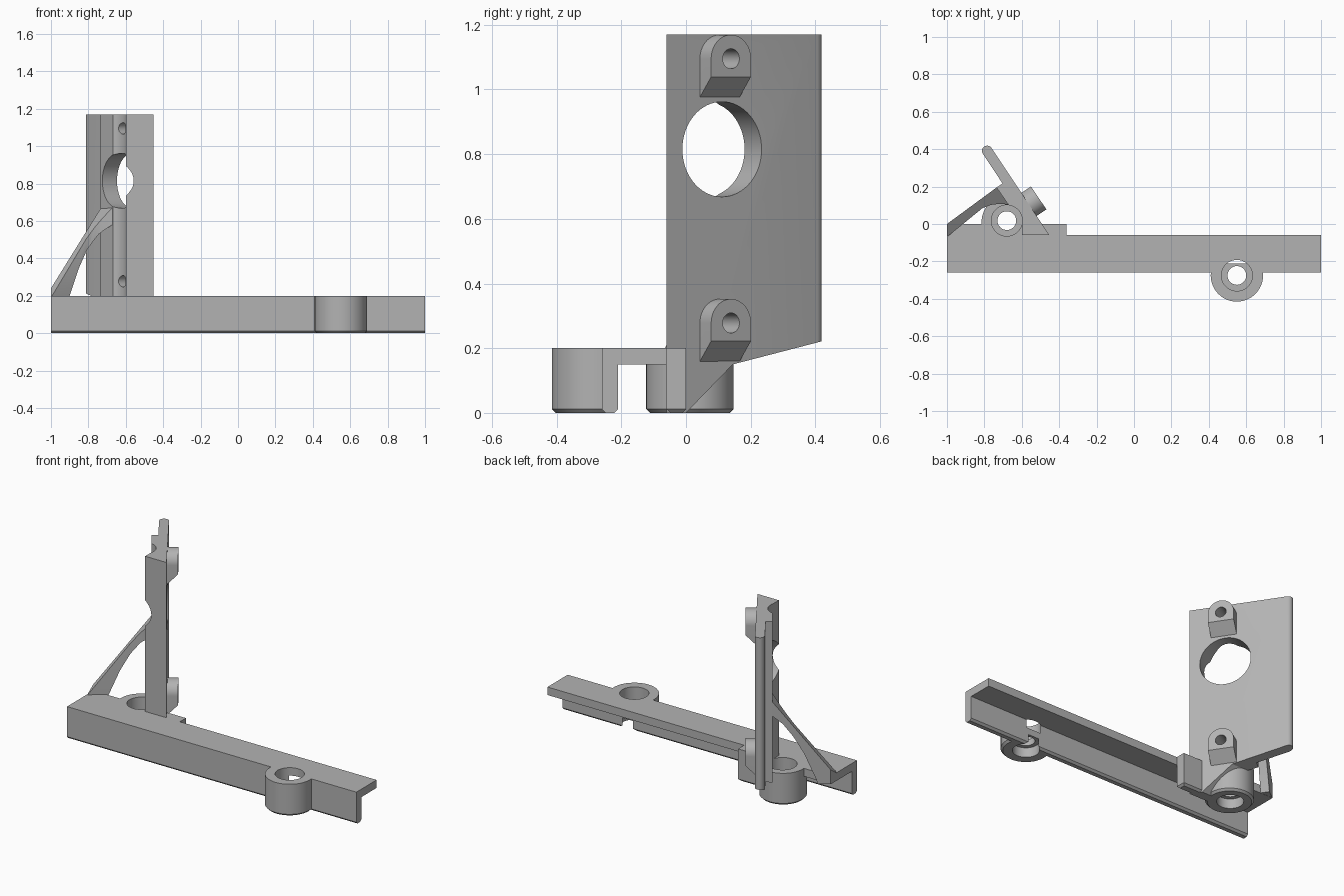
import bpy, bmesh, math
from mathutils import Matrix, Vector

if "Cube" in bpy.data.objects:
    bpy.data.objects.remove(bpy.data.objects["Cube"])

grey = bpy.data.materials.new("plain grey")
grey.diffuse_color = (0.45, 0.45, 0.45, 1)
grey.use_nodes = True
grey.node_tree.nodes["Principled BSDF"].inputs["Base Color"].default_value = grey.diffuse_color

# Axes of the slanted plate: N is its outward normal, U runs along it toward the back
N = Vector((0.831, 0.556, 0)).normalized()
U = Vector((-N.y, N.x, 0))
Z = Vector((0, 0, 1))
X, Y = Vector((1, 0, 0)), Vector((0, 1, 0))


def prism(name, pts, a, b, d, d0, d1, origin=(0, 0, 0)):
    """Extrude a 2D outline lying on axes a, b along d from d0 to d1."""
    bm = bmesh.new()
    o = Vector(origin)
    lo = [bm.verts.new(o + a * p + b * q + d * d0) for p, q in pts]
    hi = [bm.verts.new(o + a * p + b * q + d * d1) for p, q in pts]
    n = len(pts)
    bm.faces.new(lo)
    bm.faces.new(hi)
    for i in range(n):
        bm.faces.new((lo[i], lo[(i + 1) % n], hi[(i + 1) % n], hi[i]))
    bmesh.ops.recalc_face_normals(bm, faces=bm.faces)
    me = bpy.data.meshes.new(name)
    bm.to_mesh(me)
    bm.free()
    me.materials.append(grey)
    ob = bpy.data.objects.new(name, me)
    bpy.context.collection.objects.link(ob)
    return ob


def arc(cx, cy, r, a0=0, a1=360, n=48):
    full = a1 - a0 == 360
    k = n if full else n + 1
    return [(cx + r * math.cos(math.radians(a0 + (a1 - a0) * i / n)),
             cy + r * math.sin(math.radians(a0 + (a1 - a0) * i / n))) for i in range(k)]


def rect(x0, x1, y0, y1):
    return [(x0, y0), (x1, y0), (x1, y1), (x0, y1)]


def combine(ob, tool, op):
    m = ob.modifiers.new(op, 'BOOLEAN')
    m.operation, m.solver, m.object = op, 'EXACT', tool
    bpy.context.view_layer.objects.active = ob
    bpy.ops.object.modifier_apply(modifier=m.name)
    bpy.data.objects.remove(tool)


def chamfer_bottom(ob, w=0.012):
    bm = bmesh.new()
    bm.from_mesh(ob.data)
    es = [e for e in bm.edges if all(v.co.z < 1e-4 for v in e.verts)]
    bmesh.ops.bevel(bm, geom=es, offset=w, segments=1, affect='EDGES')
    bm.to_mesh(ob.data)
    bm.free()


# Base rail: L section with a chamfered foot
rail = prism("base_rail", [(-0.26, 0.012), (-0.248, 0), (-0.222, 0), (-0.21, 0.012),
                           (-0.21, 0.15), (-0.06, 0.15), (-0.06, 0.2), (-0.26, 0.2)],
             Y, Z, X, -1, 1)
shelf = prism("shelf", rect(-1, -0.36, -0.1, 0), X, Y, Z, 0.15, 0.2)
block = prism("block", rect(-0.6, -0.36, -0.06, 0), X, Y, Z, 0, 0.2)
boss_left = prism("boss_left", arc(-0.68, 0.012, 0.135), X, Y, Z, 0, 0.2)
# The front boss is trimmed flush with the inner face of the rail wall
boss_right = prism("boss_right", arc(0.55, -0.275, 0.14), X, Y, Z, 0, 0.2)
combine(boss_right, prism("trim", rect(0.3, 0.8, -0.5, -0.21), X, Y, Z, -0.1, 0.3), 'INTERSECT')
for part in (block, boss_left, boss_right):
    chamfer_bottom(part)
for part in (shelf, block, boss_left, boss_right):
    combine(rail, part, 'UNION')

# Stepped screw holes through both bosses
for cx, cy in ((-0.68, 0.018), (0.55, -0.275)):
    for r, z0, z1 in ((0.05, -0.1, 0.3), (0.083, 0.1, 0.3), (0.075, -0.1, 0.06)):
        combine(rail, prism("bore", arc(cx, cy, r), X, Y, Z, z0, z1), 'DIFFERENCE')

# Slanted upright plate: thin rear tongue with rounded end, thicker front rib
tip = arc(-0.785, 0.391, 0.028, 33.8, 213.8, 10)
plate = prism("upright_plate", [(-0.6, -0.06), (-0.452, -0.06)] + tip
              + [(-0.703, 0.217), (-0.735, 0.195), (-0.6, 0)], X, Y, Z, 0, 1.3)
combine(plate, prism("outline", [(-0.2, 0), (0, 0), (0.145, 0.15), (0.415, 0.22), (0.5, 0.22),
                                 (0.5, 1.17), (-0.2, 1.17)], Y, Z, X, -2, 1), 'INTERSECT')
# Screwdriver groove and the large round opening
combine(plate, prism("groove", arc(-0.68, 0.018, 0.083), X, Y, Z, 0.1, 1.4), 'DIFFERENCE')
face = N * -0.407
u_hole = (0.112 + 0.407 * N.y) / U.y
combine(plate, prism("opening", arc(u_hole, 0.815, 0.147, n=64), U, Z, N, -0.3, 0.3, face), 'DIFFERENCE')

# Two mounting lugs with sloped undersides and through holes
u_lug = Vector((-0.51, 0.139, 0)).dot(U)
for i, zc in enumerate((1.095, 0.278)):
    r = 0.074
    lug = prism(("upper_lug", "lower_lug")[i], [(u_lug - r, zc - 0.3)] + [(u_lug + r, zc - 0.3)]
                + arc(u_lug, zc, r, 0, 180, 24), U, Z, N, -0.005, 0.061, face)
    combine(lug, prism("slope", [(-0.005, zc - 0.122), (0.061, zc - 0.056), (0.061, 1.4), (-0.005, 1.4)],
                       N, Z, U, -1, 2, face), 'INTERSECT')
    for ob in (lug, plate):
        combine(ob, prism("screw", arc(u_lug, zc, 0.031, n=32), U, Z, N, -0.3, 0.3, face), 'DIFFERENCE')

# Arched diagonal brace: side profile trimmed to its plan outline
brace = prism("brace", [(-0.9, 0.151), (-0.87, 0.19), (-0.5, 0.67), (-0.47, 0.67), (-0.47, 0.6),
                        (-0.5, 0.58), (-0.56, 0.53), (-0.62, 0.45), (-0.68, 0.345),
                        (-0.742, 0.2), (-0.76, 0.151)], N, Z, U, 0.2, 0.9)
combine(brace, prism("plan", [(-1, 0), (-0.735, 0.195), (-0.715, 0.19), (-0.65, 0.1), (-0.67, 0.104),
                              (-0.72, 0.108), (-0.765, 0.102), (-0.81, 0.085), (-1, -0.07)],
                     X, Y, Z, 0, 1), 'INTERSECT')

# Smooth the round surfaces, keep the edges crisp
for ob in bpy.context.scene.objects:
    bpy.ops.object.select_all(action='DESELECT')
    ob.select_set(True)
    bpy.context.view_layer.objects.active = ob
    bpy.ops.object.shade_smooth_by_angle(angle=math.radians(25))
